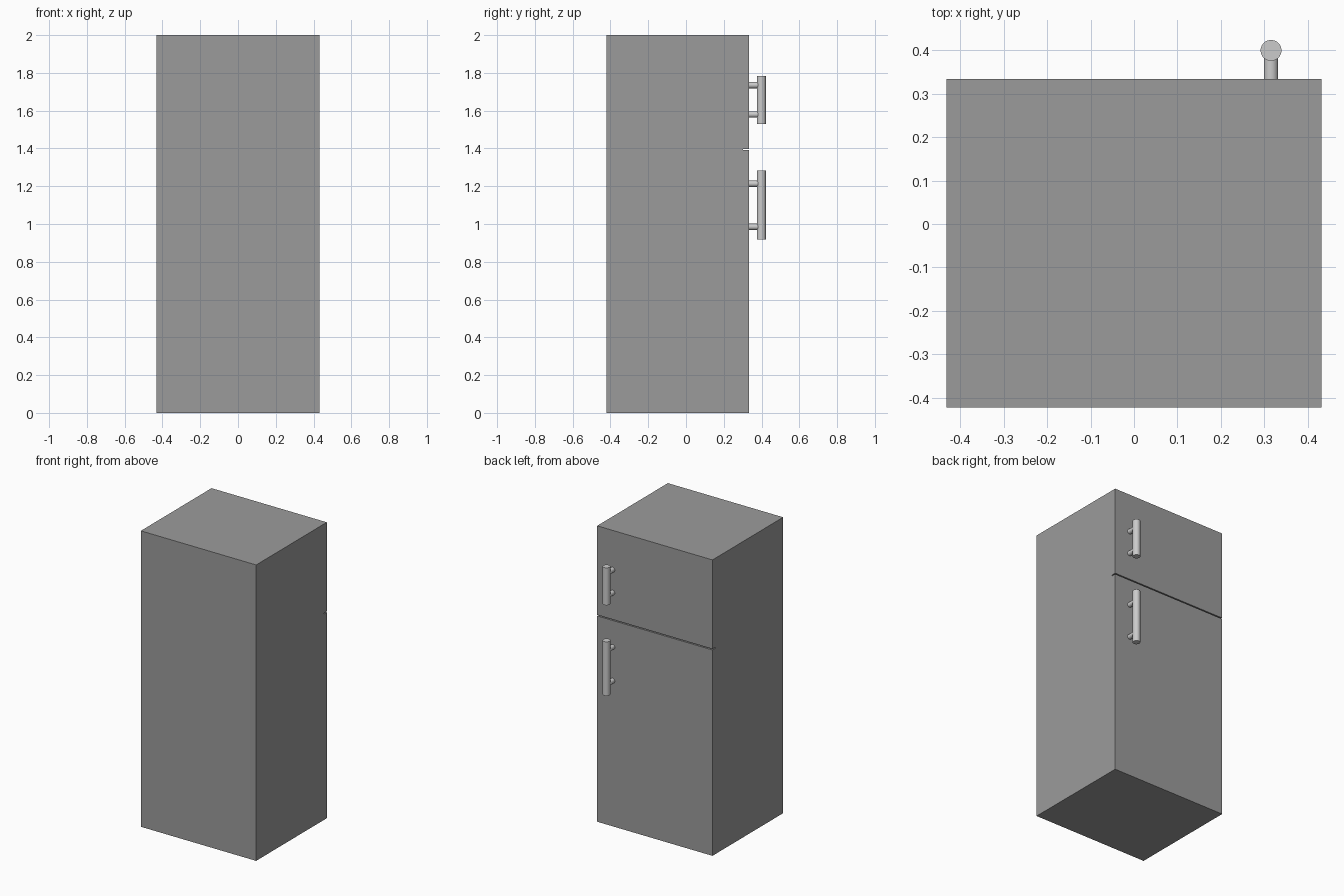
import bpy
from math import pi

if "Cube" in bpy.data.objects:
    bpy.data.objects.remove(bpy.data.objects["Cube"])

HALF_W = 0.431
BACK, SEAM, FACE = -0.422, 0.302, 0.333
HANDLE_X, HANDLE_Y = 0.315, 0.40


def grey(name, value):
    mat = bpy.data.materials.new(name)
    mat.diffuse_color = (value, value, value, 1)
    mat.use_nodes = True
    mat.node_tree.nodes["Principled BSDF"].inputs["Base Color"].default_value = mat.diffuse_color
    return mat


BODY_GREY = grey("dark_grey", 0.33)
HANDLE_GREY = grey("handle_grey", 0.57)


def box(name, y0, y1, z0, z1):
    bpy.ops.mesh.primitive_cube_add(size=1, location=(0, (y0 + y1) / 2, (z0 + z1) / 2))
    ob = bpy.context.object
    ob.name = name
    ob.scale = (2 * HALF_W, y1 - y0, z1 - z0)
    bpy.ops.object.transform_apply(location=False, rotation=False, scale=True)
    ob.data.materials.append(BODY_GREY)


def rod(name, radius, length, loc, rot=(0, 0, 0)):
    bpy.ops.mesh.primitive_cylinder_add(vertices=32, radius=radius, depth=length,
                                        location=loc, rotation=rot)
    ob = bpy.context.object
    ob.name = name
    ob.data.materials.append(HANDLE_GREY)
    bpy.ops.object.shade_smooth_by_angle()


def handle(name, z0, z1, post_heights):
    # upright grip bar held off the door by two short posts
    rod(name + "_grip", 0.024, z1 - z0, (HANDLE_X, HANDLE_Y - 0.001, (z0 + z1) / 2))
    for i, z in enumerate(post_heights):
        rod(f"{name}_post_{i + 1}", 0.0165, HANDLE_Y - FACE + 0.005,
            (HANDLE_X, (HANDLE_Y + FACE - 0.005) / 2, z), (pi / 2, 0, 0))


# cabinet
box("cabinet", BACK, SEAM, 0, 2)

# doors, flush with the cabinet, with a narrow gap between them
box("lower_door", SEAM, FACE, 0, 1.391)
box("freezer_door", SEAM, FACE, 1.398, 2)

# door handles
handle("lower_handle", 0.918, 1.283, (0.985, 1.213))
handle("freezer_handle", 1.53, 1.783, (1.58, 1.735))
